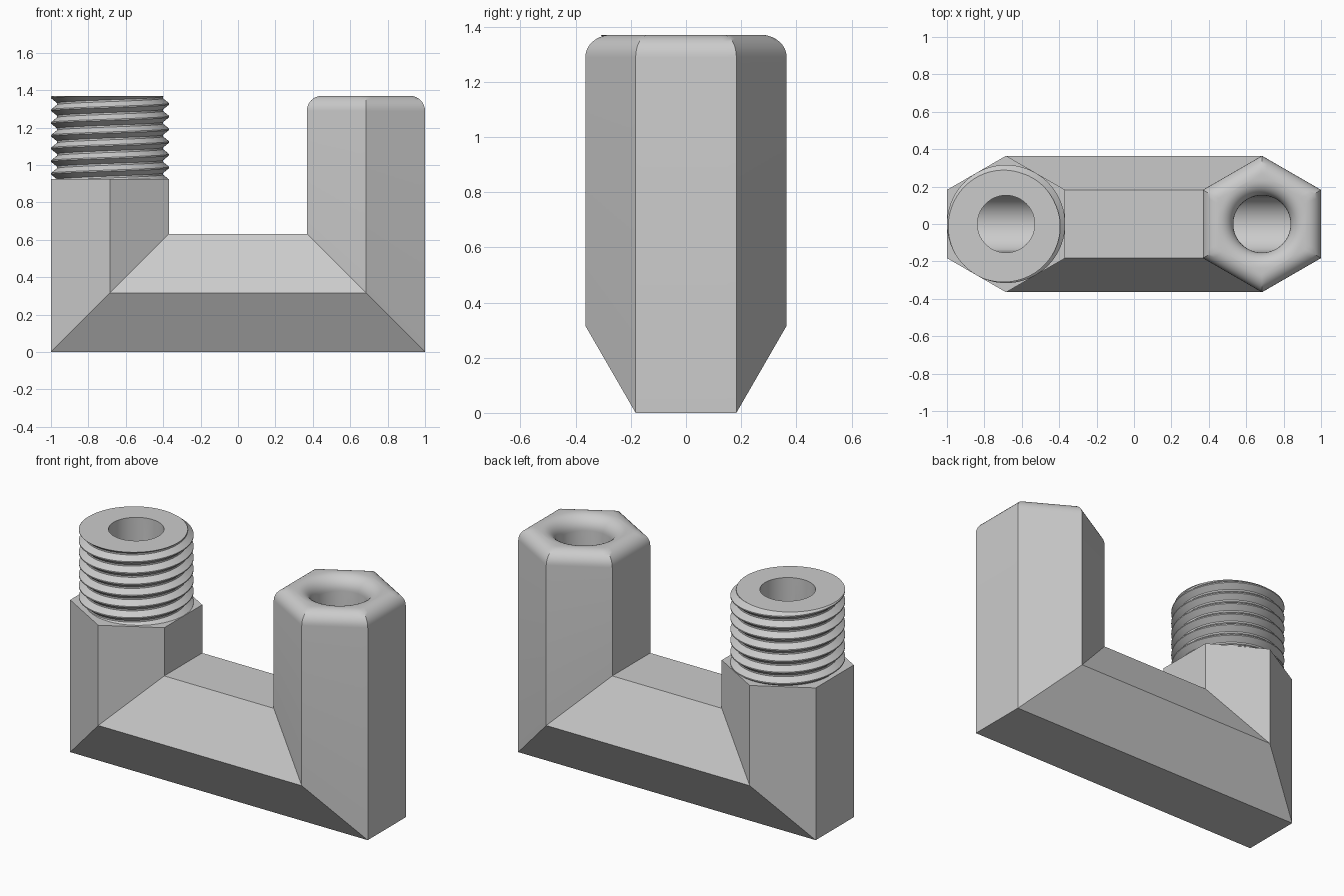
import bpy, bmesh, math

cube = bpy.data.objects.get("Cube")
if cube:
    bpy.data.objects.remove(cube, do_unlink=True)

SIDES = 72                 # points around every section
APOTHEM = 0.316            # half width of the hexagonal bar
BORE = 0.153
LEG = 1 - APOTHEM          # distance of each leg from the middle
SHOULDER, TOP = 0.925, 1.37
FILLET = 0.081
ANGLES = [math.tau * i / SIDES for i in range(SIDES)]

metal = bpy.data.materials.new("plain_grey")
metal.use_nodes = True
GREY = (0.6, 0.6, 0.6, 1)
metal.diffuse_color = GREY
metal.node_tree.nodes["Principled BSDF"].inputs["Base Color"].default_value = GREY


def finish(bm, name):
    bmesh.ops.recalc_face_normals(bm, faces=bm.faces[:])
    mesh = bpy.data.meshes.new(name)
    bm.to_mesh(mesh)
    bm.free()
    mesh.materials.append(metal)
    obj = bpy.data.objects.new(name, mesh)
    bpy.context.collection.objects.link(obj)
    bpy.ops.object.select_all(action='DESELECT')
    obj.select_set(True)
    bpy.context.view_layer.objects.active = obj
    bpy.ops.object.shade_smooth_by_angle(angle=math.radians(30))
    return obj


def circle(radius):
    return [radius] * SIDES


def hexagon(apothem):
    sixth = math.pi / 3
    return [apothem / math.cos((a + sixth / 2) % sixth - sixth / 2) for a in ANGLES]


def ring(bm, side, radii, z=None):
    """Section across a leg; with no height it is the mitred corner section."""
    verts = []
    for a, r in zip(ANGLES, radii):
        out = r * math.cos(a)
        height = APOTHEM - out if z is None else z
        verts.append(bm.verts.new((side * (LEG + out), r * math.sin(a), height)))
    return verts


def bridge(bm, lower, upper):
    for i in range(SIDES):
        j = (i + 1) % SIDES
        bm.faces.new((lower[i], lower[j], upper[j], upper[i]))


# U-shaped hexagonal body: shoulder, outer skin, rounded mouth, then the bore back
bm = bmesh.new()
rings = [ring(bm, -1, circle(0.27), SHOULDER),
         ring(bm, -1, hexagon(APOTHEM), SHOULDER),
         ring(bm, -1, hexagon(APOTHEM)),
         ring(bm, 1, hexagon(APOTHEM))]
STEPS = 8
for i in range(STEPS + 1):
    t = math.pi / 2 * i / STEPS
    rings.append(ring(bm, 1, hexagon(APOTHEM - FILLET * (1 - math.cos(t))),
                      TOP - FILLET + FILLET * math.sin(t)))
for i in range(STEPS, -1, -1):
    t = math.pi / 2 * i / STEPS
    rings.append(ring(bm, 1, circle(BORE + FILLET * (1 - math.cos(t))),
                      TOP - FILLET + FILLET * math.sin(t)))
rings += [ring(bm, 1, circle(BORE)), ring(bm, -1, circle(BORE)),
          ring(bm, -1, circle(BORE), TOP)]
for lower, upper in zip(rings, rings[1:]):
    bridge(bm, lower, upper)
finish(bm, "hexagonal_body")

# Helical male thread, trimmed flat at both ends
PITCH, ROOT, CREST = 0.068, 0.284, APOTHEM
PROFILE = [(0.0, ROOT), (0.14, ROOT), (0.52, CREST), (0.62, CREST)]
TURNS = 10
bm = bmesh.new()
columns = []
for a in ANGLES:
    column = []
    for turn in range(TURNS):
        for part, r in PROFILE:
            z = SHOULDER - 0.113 + PITCH * (turn + part + a / math.tau)
            column.append(bm.verts.new((r * math.cos(a) - LEG, r * math.sin(a), z)))
    columns.append(column)
# The seam joins each turn to the next one
columns.append(columns[0][len(PROFILE):])
for left, right in zip(columns, columns[1:]):
    for k in range(min(len(left), len(right)) - 1):
        bm.faces.new((left[k], right[k], right[k + 1], left[k + 1]))


def trim(height, direction):
    geom = bm.verts[:] + bm.edges[:] + bm.faces[:]
    cut = bmesh.ops.bisect_plane(bm, geom=geom, dist=1e-6, plane_co=(0, 0, height),
                                 plane_no=(0, 0, direction), clear_outer=True)
    return [e for e in cut["geom_cut"] if isinstance(e, bmesh.types.BMEdge)]


trim(SHOULDER, -1)
rim = trim(TOP, 1)

# Flat end face around the bore
mouth = ring(bm, -1, circle(BORE), TOP)
rim += [bm.edges.new((mouth[i - 1], mouth[i])) for i in range(SIDES)]
bmesh.ops.triangle_fill(bm, edges=rim, use_beauty=True, normal=(0, 0, 1))
finish(bm, "threaded_end")
